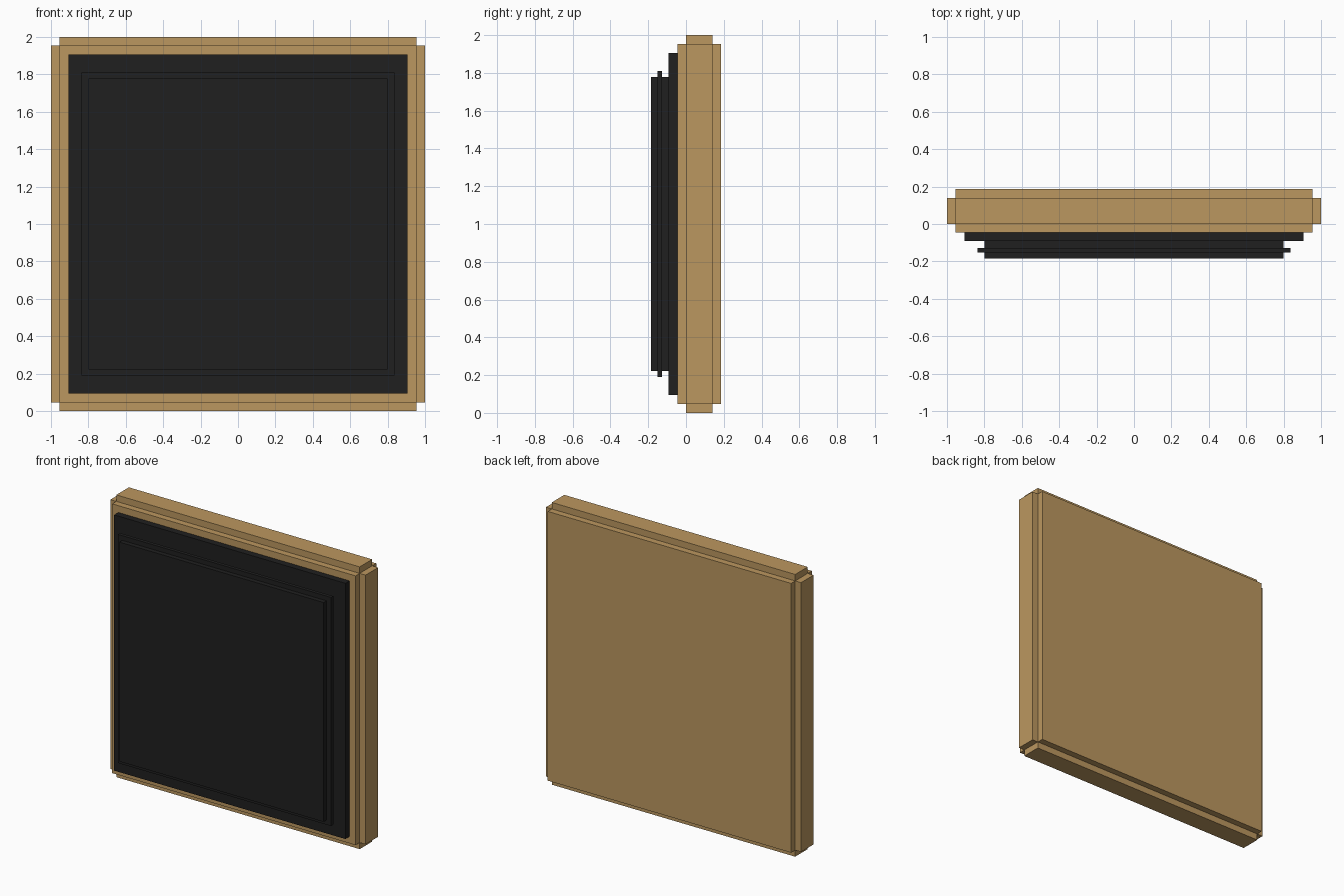
import bpy, bmesh
from mathutils import Vector

if "Cube" in bpy.data.objects:
    bpy.data.objects.remove(bpy.data.objects["Cube"])


def material(name, color):
    mat = bpy.data.materials.new(name)
    mat.diffuse_color = (*color, 1)
    mat.use_nodes = True
    mat.node_tree.nodes["Principled BSDF"].inputs["Base Color"].default_value = mat.diffuse_color
    return mat


def finish(name, bm, mat):
    bmesh.ops.recalc_face_normals(bm, faces=bm.faces[:])
    mesh = bpy.data.meshes.new(name)
    bm.to_mesh(mesh)
    bm.free()
    mesh.materials.append(mat)
    obj = bpy.data.objects.new(name, mesh)
    bpy.context.collection.objects.link(obj)
    return obj


def stepped_slab(name, rings, mat):
    """Rectangular rings (y, half width, half height) joined front to back."""
    bm = bmesh.new()
    loops = [[bm.verts.new((sx * hx, y, 1 + sz * hz))
              for sx, sz in ((-1, -1), (1, -1), (1, 1), (-1, 1))]
             for y, hx, hz in rings]
    bm.faces.new(loops[0])
    bm.faces.new(loops[-1])
    for a, b in zip(loops, loops[1:]):
        for i in range(4):
            j = (i + 1) % 4
            bm.faces.new((a[i], a[j], b[j], b[i]))
    return finish(name, bm, mat)


wood = material("wood", (0.50, 0.31, 0.115))
black = material("black", (0.014, 0.014, 0.014))

# Wooden case: a core box with every face pushed out, leaving notched corners
STEP = 0.046
bm = bmesh.new()
bmesh.ops.create_cube(bm, size=1)
for v in bm.verts:
    v.co = Vector((v.co.x * 1.908, v.co.y * 0.14 + 0.07, v.co.z * 1.908 + 1))
caps = bmesh.ops.extrude_discrete_faces(bm, faces=bm.faces[:])["faces"]
for cap in caps:
    cap.normal_update()
    bmesh.ops.translate(bm, verts=cap.verts[:], vec=cap.normal * STEP)
bm.normal_update()
case_mesh = bpy.data.meshes.new("wooden_case")
bm.to_mesh(case_mesh)
bm.free()
case_mesh.materials.append(wood)
bpy.context.collection.objects.link(bpy.data.objects.new("wooden_case", case_mesh))

# Dark backing plate
stepped_slab("backing_plate", [(-0.046, 0.906, 0.906), (-0.092, 0.906, 0.906)], black)

# Raised front panel with a thin rim round its middle
stepped_slab("front_panel", [
    (-0.092, 0.80, 0.777), (-0.127, 0.80, 0.777),
    (-0.127, 0.836, 0.81), (-0.152, 0.836, 0.81),
    (-0.152, 0.80, 0.777), (-0.185, 0.80, 0.777)], black)
